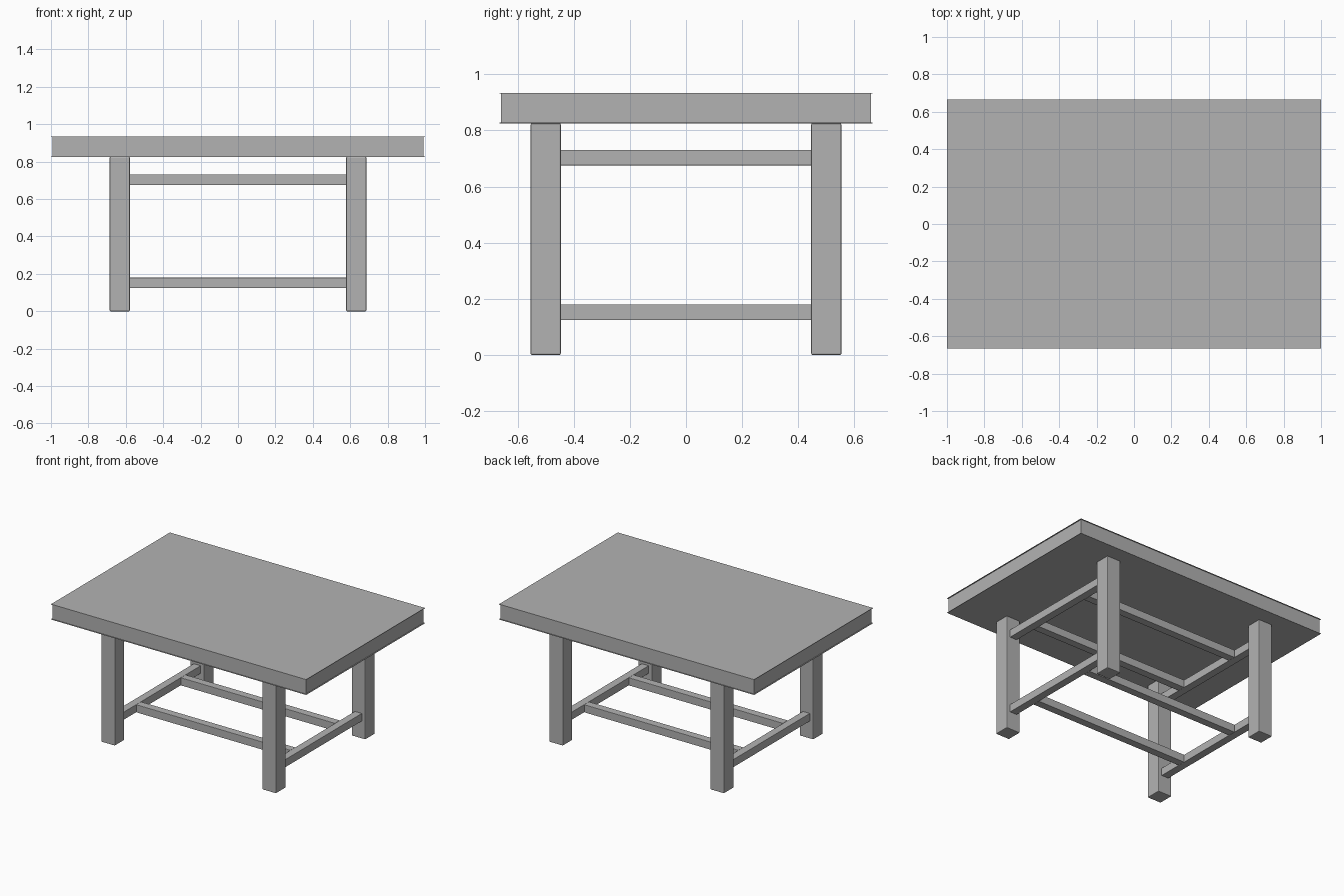
import bpy

if "Cube" in bpy.data.objects:
    bpy.data.objects.remove(bpy.data.objects["Cube"])

grey = bpy.data.materials.new("plain grey")
grey.diffuse_color = (0.448, 0.448, 0.448, 1)
grey.use_nodes = True
grey.node_tree.nodes["Principled BSDF"].inputs["Base Color"].default_value = grey.diffuse_color


def box(name, x, y, z, bevel=0.0):
    """Box from (min, max) ranges, with optional softened edges."""
    bpy.ops.mesh.primitive_cube_add(size=1, location=[sum(r) / 2 for r in (x, y, z)])
    ob = bpy.context.object
    ob.name = name
    ob.scale = [r[1] - r[0] for r in (x, y, z)]
    bpy.ops.object.transform_apply(location=False, rotation=False, scale=True)
    ob.data.materials.append(grey)
    if bevel:
        mod = ob.modifiers.new("soft edges", 'BEVEL')
        mod.width = bevel
        mod.segments = 2
    return ob


def around(centre, width):
    return (centre - width / 2, centre + width / 2)


LEG_X, LEG_Y, RAIL_Y = 0.632, 0.5, 0.25
LEG, RAIL = 0.108, 0.055
UNDERSIDE, TOP, SHEET = 0.825, 0.934, 0.003

# Table top: a core between two slightly overhanging thin sheets
box("top_core", (-0.993, 0.993), (-0.659, 0.659), (UNDERSIDE + SHEET, TOP - SHEET))
box("top_sheet", (-1, 1), (-0.665, 0.665), (TOP - SHEET, TOP))
box("bottom_sheet", (-1, 1), (-0.665, 0.665), (UNDERSIDE, UNDERSIDE + SHEET))

# Four square legs
for sx, side in ((-1, "left"), (1, "right")):
    for sy, end in ((-1, "front"), (1, "back")):
        box(f"{end}_{side}_leg", around(sx * LEG_X, LEG), around(sy * LEG_Y, LEG),
            (0, UNDERSIDE), 0.005)

# Lower and upper frames: side rails between legs, long rails between side rails
for z, level in ((0.152, "lower"), (0.703, "upper")):
    for sx, side in ((-1, "left"), (1, "right")):
        inner = LEG_Y - LEG / 2
        box(f"{level}_{side}_side_rail", around(sx * LEG_X, RAIL),
            (-inner, inner), around(z, RAIL), 0.002)
    for sy, end in ((-1, "front"), (1, "back")):
        reach = LEG_X - RAIL / 2
        box(f"{level}_{end}_long_rail", (-reach, reach),
            around(sy * RAIL_Y, RAIL), around(z, RAIL), 0.002)
